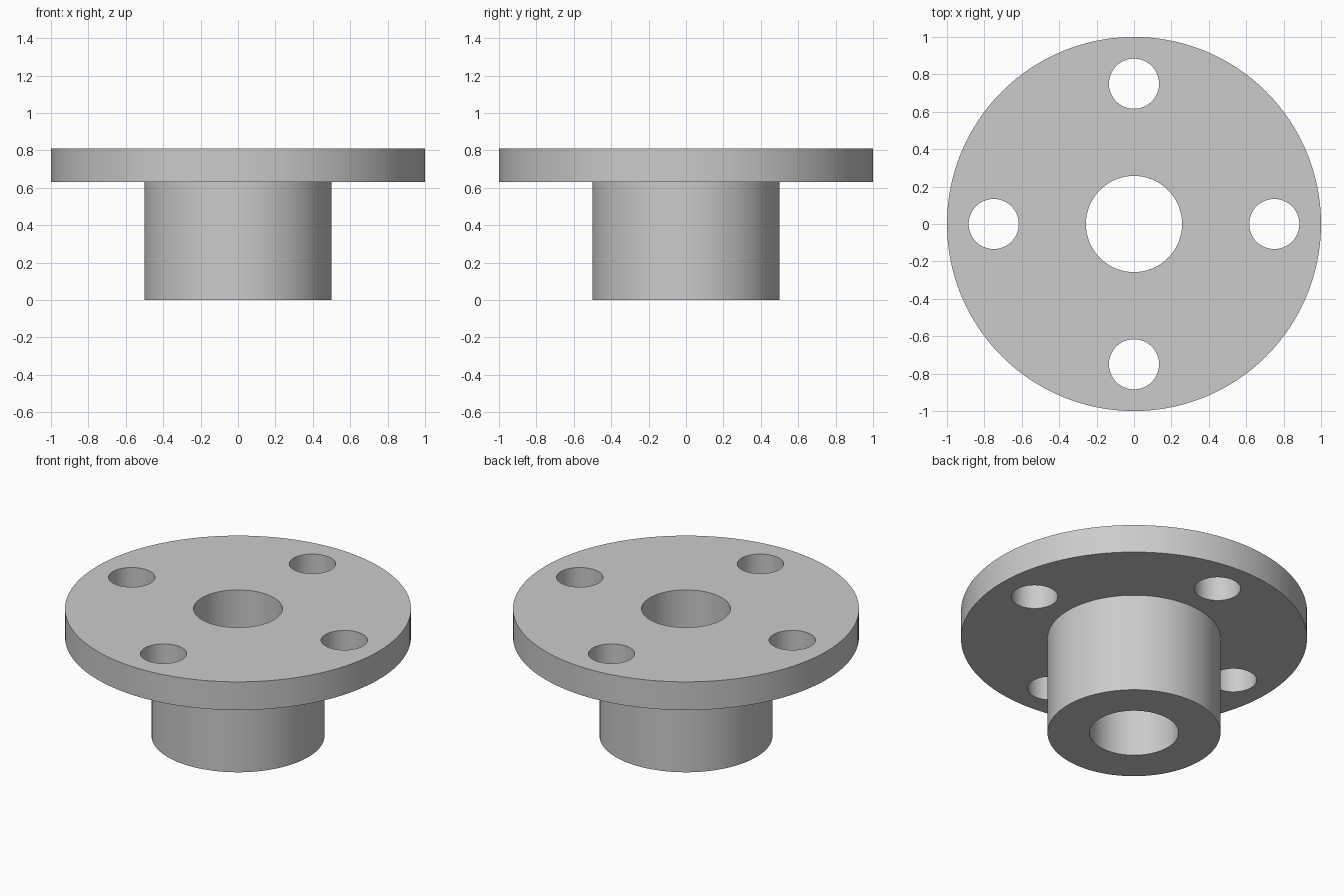
import bpy
import bmesh
from math import cos, sin, pi, radians
from mathutils import Matrix

HUB_R, FLANGE_R, BORE_R = 0.5, 1.0, 0.257
FLANGE_Z, TOP_Z = 0.63, 0.81
BOLT_R, BOLT_CIRCLE, BOLT_COUNT = 0.134, 0.75, 4
SEGMENTS = 128

if "Cube" in bpy.data.objects:
    bpy.data.objects.remove(bpy.data.objects["Cube"])

steel = bpy.data.materials.new("light grey metal")
steel.use_nodes = True
grey = (0.6, 0.6, 0.6, 1)
steel.diffuse_color = grey
steel.node_tree.nodes["Principled BSDF"].inputs["Base Color"].default_value = grey


def mesh_object(name, bm):
    bmesh.ops.recalc_face_normals(bm, faces=bm.faces)
    mesh = bpy.data.meshes.new(name)
    bm.to_mesh(mesh)
    bm.free()
    mesh.materials.append(steel)
    obj = bpy.data.objects.new(name, mesh)
    bpy.context.collection.objects.link(obj)
    return obj


# Flange and hub: one closed profile turned about the z axis
profile = [(BORE_R, 0), (HUB_R, 0), (HUB_R, FLANGE_Z),
           (FLANGE_R, FLANGE_Z), (FLANGE_R, TOP_Z), (BORE_R, TOP_Z)]
bm = bmesh.new()
rings = []
for i in range(SEGMENTS):
    a = 2 * pi * i / SEGMENTS
    rings.append([bm.verts.new((r * cos(a), r * sin(a), z)) for r, z in profile])
for i, ring in enumerate(rings):
    after = rings[(i + 1) % SEGMENTS]
    for j in range(len(profile)):
        k = (j + 1) % len(profile)
        bm.faces.new((ring[j], after[j], after[k], ring[k]))
flange = mesh_object("flanged_hub", bm)

# Bolt holes: evenly spaced cylinders cut through the flange
bm = bmesh.new()
for i in range(BOLT_COUNT):
    a = 2 * pi * i / BOLT_COUNT
    place = Matrix.Translation((BOLT_CIRCLE * cos(a), BOLT_CIRCLE * sin(a), TOP_Z))
    bmesh.ops.create_cone(bm, cap_ends=True, segments=64, radius1=BOLT_R,
                          radius2=BOLT_R, depth=1, matrix=place)
cutter = mesh_object("bolt_hole_cutter", bm)
cutter.hide_render = True

bpy.ops.object.select_all(action="DESELECT")
flange.select_set(True)
bpy.context.view_layer.objects.active = flange
cut = flange.modifiers.new("bolt holes", "BOOLEAN")
cut.operation = "DIFFERENCE"
cut.solver = "EXACT"
cut.object = cutter
bpy.ops.object.modifier_apply(modifier=cut.name)
bpy.data.objects.remove(cutter)

# Smooth round walls with crisp rims
bpy.ops.object.shade_smooth_by_angle(angle=radians(30))
